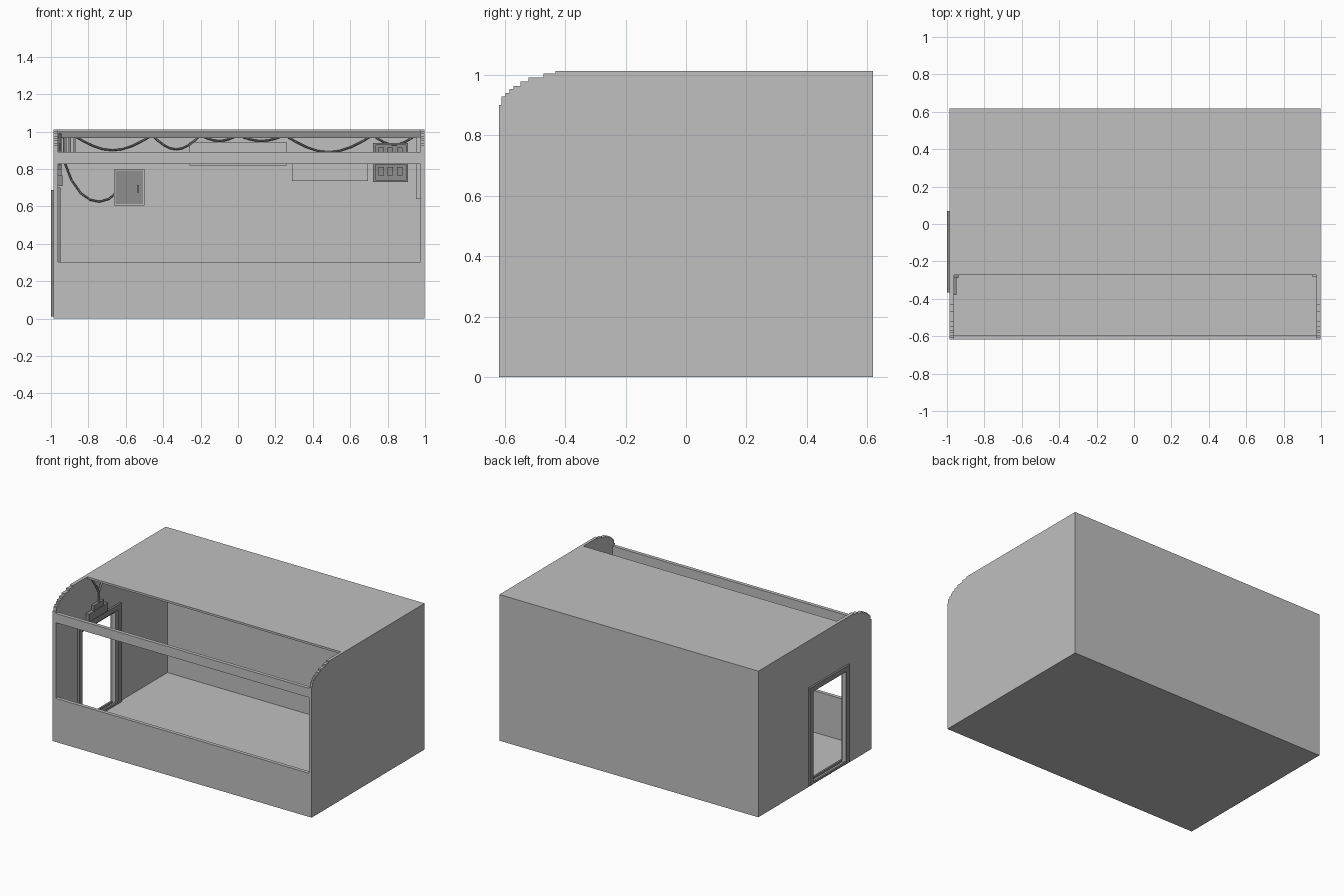
import bpy, bmesh, math

cube = bpy.data.objects.get("Cube")
if cube:
    bpy.data.objects.remove(cube, do_unlink=True)


def material(name, value):
    m = bpy.data.materials.new(name)
    m.use_nodes = True
    c = (value, value, value, 1)
    m.diffuse_color = c
    m.node_tree.nodes["Principled BSDF"].inputs["Base Color"].default_value = c
    return m


GREY = material("mid grey", 0.525)
DARK = material("dark grey", 0.275)


def finish(name, bm, mat):
    bmesh.ops.recalc_face_normals(bm, faces=bm.faces)
    me = bpy.data.meshes.new(name)
    bm.to_mesh(me)
    bm.free()
    me.materials.append(mat)
    ob = bpy.data.objects.new(name, me)
    bpy.context.collection.objects.link(ob)


def boxes(name, spans, mat=GREY):
    """One object from boxes given as (x0, x1, y0, y1, z0, z1)."""
    bm = bmesh.new()
    for x0, x1, y0, y1, z0, z1 in spans:
        for v in bmesh.ops.create_cube(bm, size=1)["verts"]:
            v.co = (x0 if v.co.x < 0 else x1,
                    y0 if v.co.y < 0 else y1,
                    z0 if v.co.z < 0 else z1)
    finish(name, bm, mat)


def side_wall(name, outline, x0, x1):
    """Extrude a (y, z) outline along x."""
    bm = bmesh.new()
    face = bm.faces.new([bm.verts.new((x0, y, z)) for y, z in outline])
    for v in bmesh.ops.extrude_face_region(bm, geom=[face])["geom"]:
        if isinstance(v, bmesh.types.BMVert):
            v.co.x = x1
    finish(name, bm, GREY)


def cable(name, points, radius=0.005):
    """Square-section cable along a path."""
    cu = bpy.data.curves.new(name, 'CURVE')
    cu.dimensions = '3D'
    cu.bevel_depth = radius
    cu.bevel_resolution = 0
    cu.use_fill_caps = True
    sp = cu.splines.new('POLY')
    sp.points.add(len(points) - 1)
    for p, co in zip(sp.points, points):
        p.co = (*co, 1)
    cu.materials.append(DARK)
    ob = bpy.data.objects.new(name, cu)
    bpy.context.collection.objects.link(ob)


XL, XR, YF, YB, TOP = -0.987, 0.997, -0.618, 0.618, 1.012
xi0, xi1 = -0.963, 0.977          # inner faces of the side walls
yw = YB - 0.014                   # inner face of the back wall

# Side walls with the stepped front corner
steps = [(-0.618, 0.90), (-0.61, 0.927), (-0.597, 0.94), (-0.583, 0.953), (-0.57, 0.963),
         (-0.547, 0.977), (-0.52, 0.99), (-0.471, 1.003), (-0.431, TOP)]
corner = [steps[0]]
for (ya, za), (yb, zb) in zip(steps, steps[1:]):
    corner += [(yb, za), (yb, zb)]
outline = [(YF, 0)] + corner + [(YB, TOP), (YB, 0)]
door = [(0.035, 0), (0.035, 0.65), (-0.33, 0.65), (-0.33, 0)]
side_wall("left_wall", outline, xi1, XR)
side_wall("right_wall_with_doorway", outline + door, XL, xi0)

# Shell between the side walls
boxes("floor", [(XL + 0.001, xi1, YF + 0.001, YB - 0.001, 0, 0.014)])
boxes("back_wall", [(xi0, xi1, yw, YB, 0, TOP)])
boxes("front_wall", [(xi0, xi1, YF, YF + 0.025, 0, 0.302)])
boxes("front_rail", [(xi0, xi1, YF, YF + 0.025, 0.826, 0.89)])
boxes("roof", [(xi0, xi1, -0.273, yw, 0.998, TOP)])
boxes("ceiling_rail", [(xi0, xi1, 0.56, 0.60, 0.967, 0.998)], DARK)


# Door frame on both faces of the doorway
def frame(x0, x1, y0, y1, z0, z1, w):
    return [(x0, x1, y0, y0 + w, z0, z1), (x0, x1, y1 - w, y1, z0, z1),
            (x0, x1, y0 + w, y1 - w, z1 - w, z1), (x0, x1, y0 + w, y1 - w, z0, z0 + 0.014)]


boxes("outer_door_frame", frame(-1.0, XL, -0.365, 0.07, 0.012, 0.687, 0.036), DARK)
boxes("inner_door_frame", frame(xi0, xi0 + 0.013, -0.38, 0.085, 0.014, 0.70, 0.036), DARK)

# Lamp box over the doorway with its two cables
boxes("door_lamp", [(xi0, xi0 + 0.024, -0.29, -0.08, 0.71, 0.765),
                    (xi0, xi0 + 0.02, -0.23, -0.12, 0.765, 0.80)], DARK)
lx = xi0 + 0.012
cable("lamp_cable_front", [(lx, -0.165, 0.80), (lx, -0.165, 0.87), (lx, -0.24, 0.99)], 0.008)
cable("lamp_cable_back", [(lx, -0.165, 0.87), (lx, -0.09, 0.99)], 0.008)

# Thin panel on the blank side wall
boxes("side_panel", [(xi1 - 0.026, xi1, -0.28, 0.10, 0.64, 0.97)])

# Back wall fittings
boxes("wide_board", [(-0.26, 0.26, yw - 0.012, yw, 0.82, 0.945)])
boxes("low_board", [(0.29, 0.695, yw - 0.012, yw, 0.735, 0.87)])
boxes("small_cabinet", [(-0.663, -0.50, yw - 0.03, yw, 0.605, 0.80)])
boxes("small_cabinet_door", [(-0.655, -0.508, yw - 0.038, yw - 0.03, 0.613, 0.792)], DARK)
boxes("small_cabinet_handle", [(-0.541, -0.528, yw - 0.05, yw - 0.038, 0.675, 0.715)], DARK)

boxes("open_cabinet_back", [(0.722, 0.91, yw - 0.012, yw, 0.73, 0.94)], DARK)
y0, y1 = yw - 0.05, yw - 0.012
boxes("open_cabinet_frame", [(0.722, 0.734, y0, y1, 0.73, 0.94), (0.898, 0.91, y0, y1, 0.73, 0.94),
                             (0.734, 0.898, y0, y1, 0.73, 0.742), (0.734, 0.898, y0, y1, 0.928, 0.94),
                             (0.734, 0.898, y0, y1, 0.825, 0.835)], DARK)
boxes("cabinet_switches", [(x, x + 0.03, y0 + 0.01, y1, z, z + 0.045)
                           for x in (0.75, 0.80, 0.85) for z in (0.765, 0.87)], DARK)

# Cables sagging below the ceiling along the back wall
hooks = [-0.88, -0.46, -0.2, 0.0, 0.25, 0.72, 0.95]
sags = [0.08, 0.075, 0.03, 0.03, 0.09, 0.05]
for i, (a, b, s) in enumerate(zip(hooks, hooks[1:], sags)):
    cable("ceiling_cable_%d" % i,
          [(a + (b - a) * t / 8, yw - 0.015, 0.98 - s * math.sin(math.pi * t / 8)) for t in range(9)])

# Cable looping from the corner to the small cabinet
cable("corner_cable", [(x, yw - 0.012, z) for x, z in
                       ((-0.93, 0.98), (-0.925, 0.83), (-0.89, 0.74), (-0.84, 0.67), (-0.79, 0.635),
                        (-0.74, 0.625), (-0.69, 0.64), (-0.66, 0.665))])
boxes("corner_pipes", [(x, x + 0.012, yw - 0.02, yw, 0.89, 0.99) for x in (-0.93, -0.905, -0.88)], DARK)
